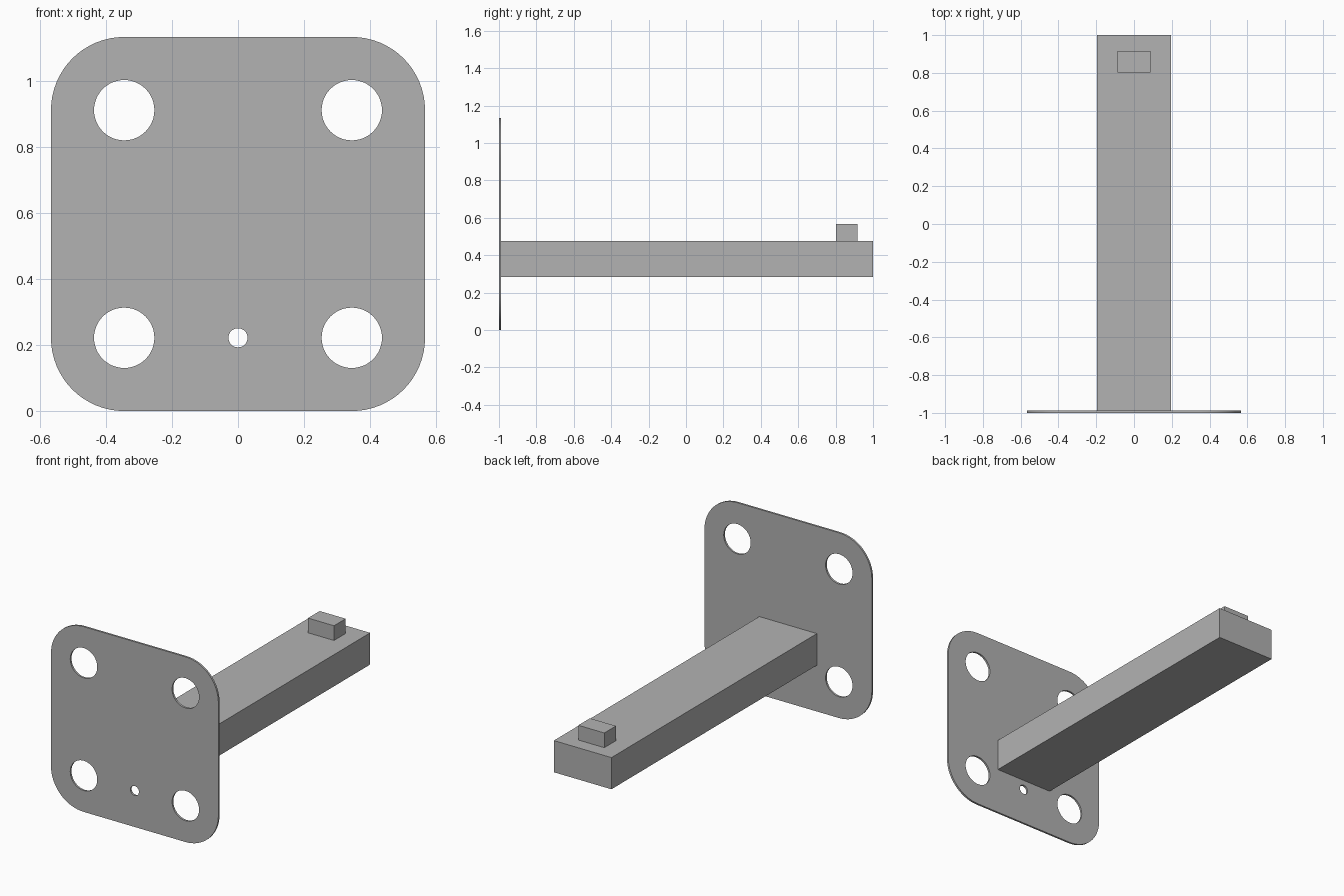
import bpy
from math import cos, sin, pi, radians

cube = bpy.data.objects.get("Cube")
if cube:
    bpy.data.objects.remove(cube, do_unlink=True)

HALF = 0.567       # half width of the plate
THICK = 0.012      # plate thickness
INSET = 0.345      # corner and hole centres from the middle
CORNER = HALF - INSET

grey = bpy.data.materials.new("plain grey")
grey.use_nodes = True
colour = (0.448, 0.448, 0.448, 1)
grey.diffuse_color = colour
grey.node_tree.nodes["Principled BSDF"].inputs["Base Color"].default_value = colour


def arc(cx, cy, radius, start, sweep, steps):
    return [(cx + radius * cos(start + sweep * i / steps),
             cy + radius * sin(start + sweep * i / steps)) for i in range(steps + 1)]


def add_loop(curve, points):
    spline = curve.splines.new("POLY")
    spline.points.add(len(points) - 1)
    for target, (x, y) in zip(spline.points, points):
        target.co = (x, y, 0, 1)
    spline.use_cyclic_u = True


def box(name, low, high):
    bpy.ops.mesh.primitive_cube_add(size=1)
    obj = bpy.context.object
    obj.name = name
    obj.location = [(a + b) / 2 for a, b in zip(low, high)]
    obj.scale = [b - a for a, b in zip(low, high)]
    obj.data.materials.append(grey)


# Mounting plate: rounded square with four bolt holes and a small pin hole
curve = bpy.data.curves.new("plate_profile", "CURVE")
curve.dimensions = "2D"
curve.fill_mode = "BOTH"
curve.extrude = THICK / 2
corners = [(1, 1), (-1, 1), (-1, -1), (1, -1)]
outline = []
for i, (sx, sy) in enumerate(corners):
    outline += arc(sx * INSET, sy * INSET, CORNER, i * pi / 2, pi / 2, 16)
add_loop(curve, outline)
for sx, sy in corners:
    add_loop(curve, arc(sx * INSET, sy * INSET, 0.0915, 0, 2 * pi, 48)[:-1])
add_loop(curve, arc(0, -INSET, 0.029, 0, 2 * pi, 32)[:-1])

plate = bpy.data.objects.new("mounting_plate", curve)
bpy.context.collection.objects.link(plate)
plate.location = (0, -1 + THICK / 2, HALF)
plate.rotation_euler = (radians(90), 0, 0)
bpy.ops.object.select_all(action="DESELECT")
plate.select_set(True)
bpy.context.view_layer.objects.active = plate
bpy.ops.object.convert(target="MESH")
plate = bpy.context.object
plate.data.materials.clear()
plate.data.materials.append(grey)
bpy.ops.object.shade_smooth_by_angle(angle=radians(30))

# Arm reaching back from the plate, and the stop near its end
box("arm", (-0.195, -1 + THICK, 0.283), (0.195, 1, 0.477))
box("end_stop", (-0.088, 0.803, 0.477), (0.088, 0.916, 0.567))
